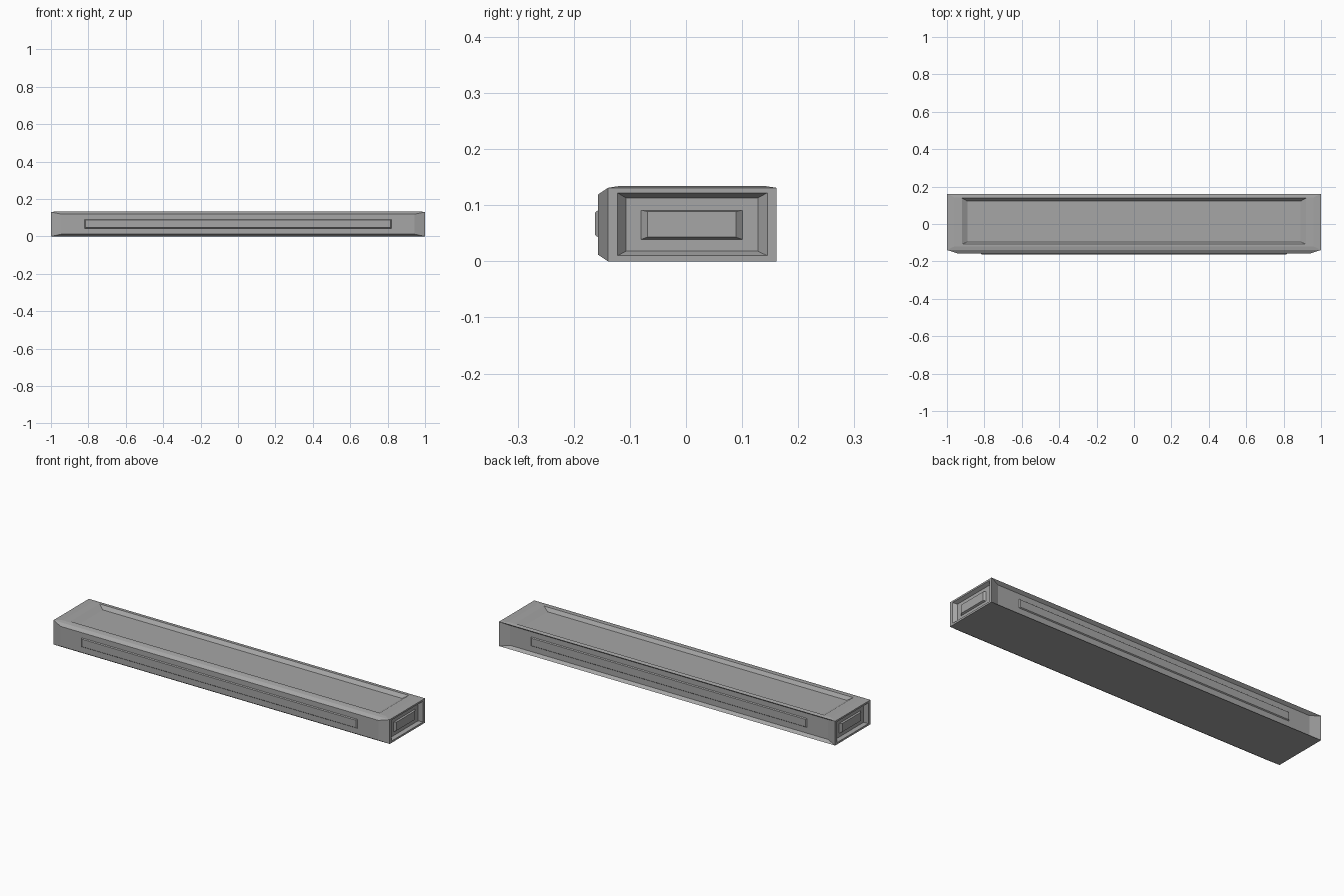
import bpy
import bmesh
from mathutils import Vector

if "Cube" in bpy.data.objects:
    bpy.data.objects.remove(bpy.data.objects["Cube"])

grey = bpy.data.materials.new("plain grey")
grey.diffuse_color = (0.38, 0.38, 0.38, 1.0)
grey.use_nodes = True
grey.node_tree.nodes["Principled BSDF"].inputs["Base Color"].default_value = grey.diffuse_color

bm = bmesh.new()

# Main body block
LOW, HIGH = Vector((-1.0, -0.139, 0.0)), Vector((1.0, 0.161, 0.131))
bmesh.ops.create_cube(bm, size=1.0)
for v in bm.verts:
    for i in range(3):
        v.co[i] = LOW[i] if v.co[i] < 0 else HIGH[i]
bm.normal_update()


def face_towards(direction):
    return max(bm.faces, key=lambda f: f.normal.dot(Vector(direction)))


def panel(direction, steps):
    """Extrude one side repeatedly; each step is (range, range, level)."""
    face = face_towards(direction)
    axis = max(range(3), key=lambda i: abs(direction[i]))
    across = [i for i in range(3) if i != axis]
    for first, second, level in steps:
        face = bmesh.ops.extrude_discrete_faces(bm, faces=[face])["faces"][0]
        mid = face.calc_center_median()
        for v in face.verts:
            for i, (lo, hi) in zip(across, (first, second)):
                v.co[i] = lo if v.co[i] < mid[i] else hi
            v.co[axis] = level


def sym(w):
    return (-w, w)


# Both ends: sunken panel with a raised plate in the middle
for s in (-1, 1):
    panel((s, 0, 0), [
        ((-0.122, 0.145), (0.010, 0.122), s),
        ((-0.107, 0.128), (0.018, 0.113), s * 0.982),
        ((-0.080, 0.101), (0.039, 0.091), s * 0.982),
        ((-0.069, 0.089), (0.043, 0.089), s * 0.992),
    ])

# Front: raised bevelled panel with a long raised strip
# Back: the same panel sunk into the block
for s, floor, strip in ((-1, -0.157, -0.162), (1, 0.144, 0.149)):
    panel((0, s, 0), [
        (sym(0.945), (0.012, 0.119), floor),
        (sym(0.820), (0.043, 0.091), floor),
        (sym(0.815), (0.047, 0.087), strip),
    ])

# Top: shallow raised rim around a sunken panel
panel((0, 0, 1), [
    (sym(0.96), (-0.120, 0.142), 0.134),
    (sym(0.92), (-0.108, 0.138), 0.134),
    (sym(0.89), (-0.095, 0.122), 0.116),
])

bmesh.ops.recalc_face_normals(bm, faces=bm.faces)
mesh = bpy.data.meshes.new("panelled_beam")
bm.to_mesh(mesh)
bm.free()
mesh.materials.append(grey)
beam = bpy.data.objects.new("panelled_beam", mesh)
bpy.context.collection.objects.link(beam)
